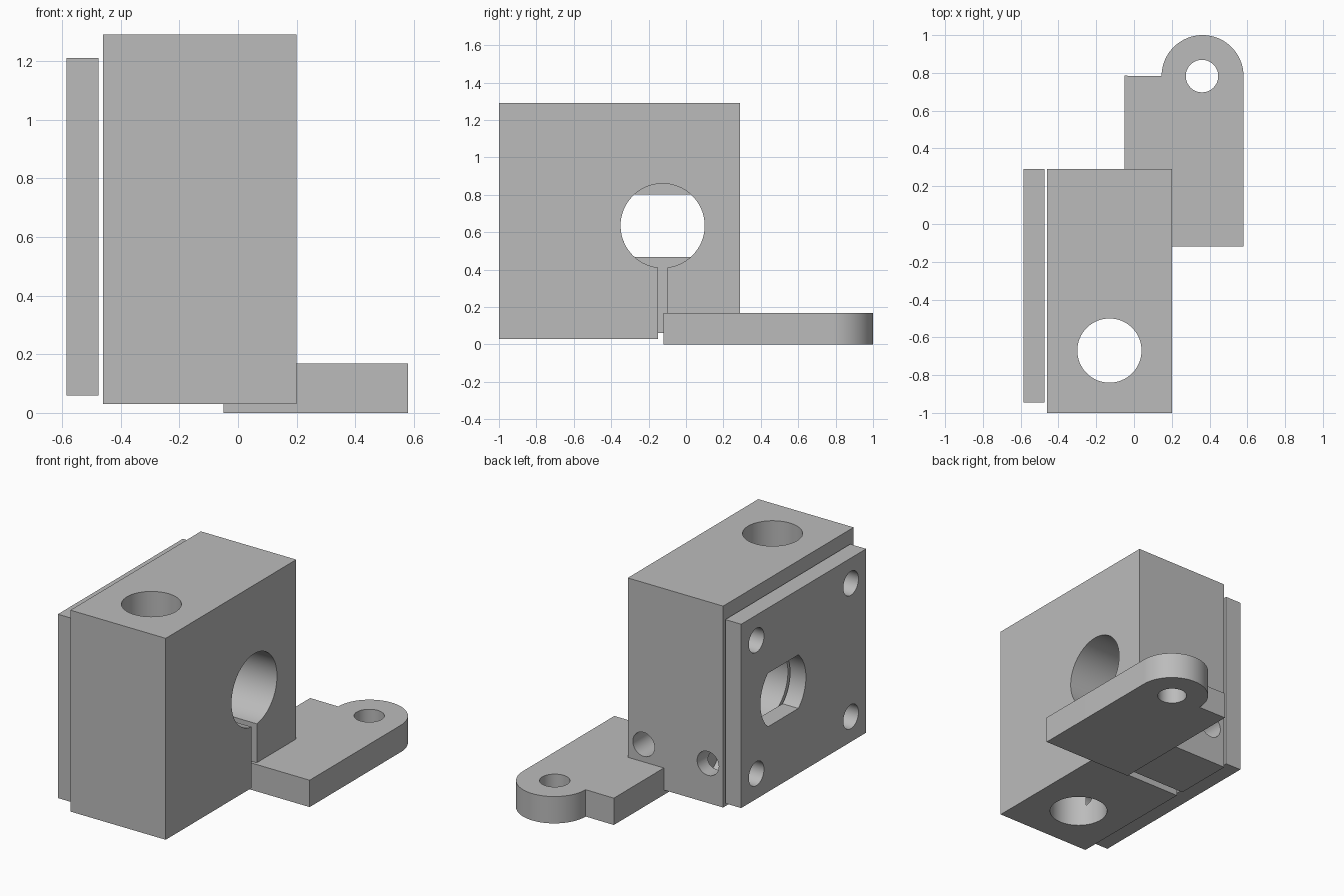
import bpy, bmesh, math
from mathutils import Matrix

cube = bpy.data.objects.get("Cube")
if cube:
    bpy.data.objects.remove(cube, do_unlink=True)

grey = bpy.data.materials.new("plain grey")
grey.use_nodes = True
colour = (0.5, 0.5, 0.5, 1)
grey.diffuse_color = colour
grey.node_tree.nodes["Principled BSDF"].inputs["Base Color"].default_value = colour


def finish(name, bm):
    bmesh.ops.recalc_face_normals(bm, faces=bm.faces)
    mesh = bpy.data.meshes.new(name)
    bm.to_mesh(mesh)
    bm.free()
    mesh.materials.append(grey)
    obj = bpy.data.objects.new(name, mesh)
    bpy.context.collection.objects.link(obj)
    return obj


def box(name, x, y, z):
    bm = bmesh.new()
    bmesh.ops.create_cube(bm, size=1)
    for v in bm.verts:
        for i, (lo, hi) in enumerate((x, y, z)):
            v.co[i] = lo if v.co[i] < 0 else hi
    return finish(name, bm)


def prism(name, outline, axis, lo, hi):
    """Extrude a closed 2D outline along x, y or z."""
    place = {"x": lambda a, b: (lo, a, b), "y": lambda a, b: (a, lo, b),
             "z": lambda a, b: (a, b, lo)}[axis]
    bm = bmesh.new()
    face = bm.faces.new([bm.verts.new(place(a, b)) for a, b in outline])
    new = bmesh.ops.extrude_face_region(bm, geom=[face])["geom"]
    step = [hi - lo if c == axis else 0 for c in "xyz"]
    bmesh.ops.translate(bm, vec=step, verts=[g for g in new if isinstance(g, bmesh.types.BMVert)])
    return finish(name, bm)


def arc(cx, cy, r, start=0, end=360, steps=64):
    count = steps if end - start == 360 else steps + 1
    return [(cx + r * math.cos(math.radians(start + (end - start) * i / steps)),
             cy + r * math.sin(math.radians(start + (end - start) * i / steps)))
            for i in range(count)]


def cut(target, cutter):
    mod = target.modifiers.new("cut", "BOOLEAN")
    mod.operation = "DIFFERENCE"
    mod.solver = "EXACT"
    mod.object = cutter
    bpy.context.view_layer.objects.active = target
    bpy.ops.object.modifier_apply(modifier=mod.name)
    bpy.data.objects.remove(cutter, do_unlink=True)


def smooth(obj):
    bpy.ops.object.select_all(action="DESELECT")
    obj.select_set(True)
    bpy.context.view_layer.objects.active = obj
    bpy.ops.object.shade_smooth_by_angle(angle=math.radians(30))


BORE_Y, MID_Z = -0.125, 0.635
screws = [(-0.3275 + sy * 0.467, MID_Z + sz * 0.417) for sy in (-1, 1) for sz in (-1, 1)]

# Clamp block with cross bore, upright post hole and clamping slit
block = box("clamp_block", (-0.46, 0.2), (-1, 0.29), (0.03, 1.29))
cut(block, prism("bore_cutter", arc(BORE_Y, MID_Z, 0.225), "x", -0.6, 0.4))
cut(block, prism("post_cutter", arc(-0.13, -0.67, 0.17), "z", -0.2, 1.5))
cut(block, box("slit_cutter", (-0.6, 0.4), (-0.15, -0.1), (-0.2, 0.5)))

# Clamping screw holes in the back, crossing the slit
for x in (-0.355, 0.09):
    cut(block, prism("clamp_screw_cutter", arc(x, 0.278, 0.075, steps=40), "y", -0.4, 0.4))

# Blind threaded holes behind the side plate
for y, z in screws:
    cut(block, prism("thread_cutter", arc(y, z, 0.06, steps=40), "x", -0.6, -0.27))
smooth(block)

# Side plate with a double-flat opening and four corner holes
plate = box("side_plate", (-0.585, -0.475), (-0.945, 0.29), (0.06, 1.21))
flat = math.degrees(math.asin(0.1675 / 0.225))
opening = arc(BORE_Y, MID_Z, 0.225, -flat, flat, 24) + arc(BORE_Y, MID_Z, 0.225, 180 - flat, 180 + flat, 24)
cut(plate, prism("opening_cutter", opening, "x", -0.8, -0.3))
for y, z in screws:
    cut(plate, prism("corner_cutter", arc(y, z, 0.075, steps=40), "x", -0.8, -0.3))
smooth(plate)

# Mounting foot with a rounded, drilled ear
outline = [(-0.05, 0.785), (-0.05, -0.12), (0.58, -0.12)] + arc(0.363, 0.783, 0.217, 0, 180, 40)
foot = prism("mounting_foot", outline, "z", 0, 0.168)
cut(foot, prism("ear_cutter", arc(0.36, 0.783, 0.086), "z", -0.2, 0.4))
smooth(foot)
